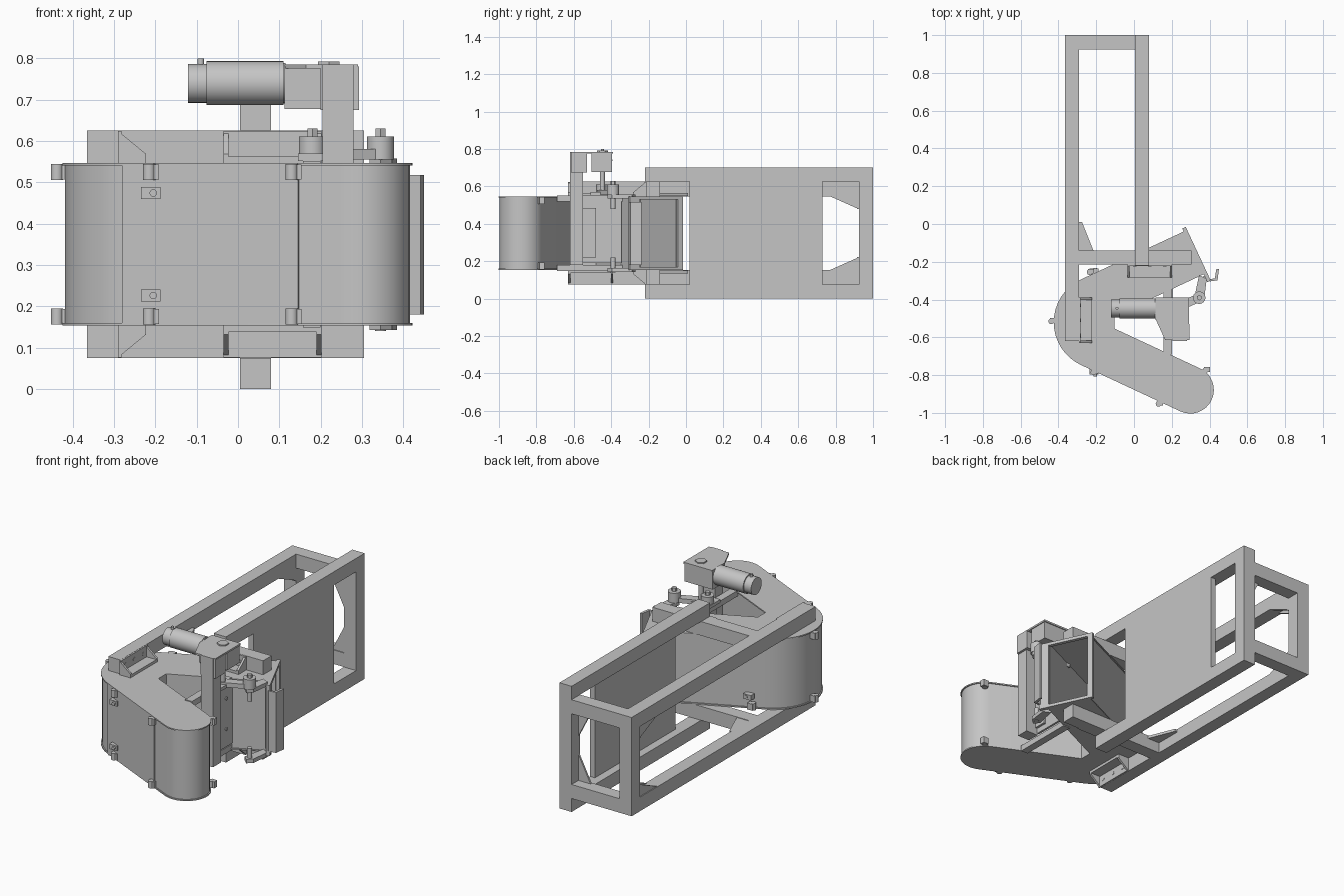
import bpy, bmesh, math
from mathutils import Matrix, Vector

if "Cube" in bpy.data.objects:
    bpy.data.objects.remove(bpy.data.objects["Cube"])

GREY = 0.56
steel = bpy.data.materials.new("steel grey")
steel.use_nodes = True
steel.diffuse_color = (GREY, GREY, GREY, 1)
steel.node_tree.nodes["Principled BSDF"].inputs["Base Color"].default_value = (GREY, GREY, GREY, 1)


def finish(name, bm, smooth=False):
    bmesh.ops.recalc_face_normals(bm, faces=bm.faces)
    me = bpy.data.meshes.new(name)
    bm.to_mesh(me)
    bm.free()
    me.materials.append(steel)
    ob = bpy.data.objects.new(name, me)
    bpy.context.collection.objects.link(ob)
    if smooth:
        bpy.ops.object.select_all(action='DESELECT')
        ob.select_set(True)
        bpy.context.view_layer.objects.active = ob
        bpy.ops.object.shade_smooth_by_angle(angle=math.radians(35))
    return ob


def box(name, x, y, z, matrix=Matrix()):
    bm = bmesh.new()
    bmesh.ops.create_cube(bm, size=1)
    for v in bm.verts:
        v.co = matrix @ Vector([(r[0] + r[1]) / 2 + c * (r[1] - r[0])
                                for r, c in zip((x, y, z), v.co)])
    return finish(name, bm)


def prism(name, pts, z0, z1, matrix=Matrix(), smooth=False):
    bm = bmesh.new()
    low = [bm.verts.new((x, y, z0)) for x, y in pts]
    face = bm.faces.new(low)
    out = bmesh.ops.extrude_face_region(bm, geom=[face])
    for g in out["geom"]:
        if isinstance(g, bmesh.types.BMVert):
            g.co.z = z1
    bm.transform(matrix)
    return finish(name, bm, smooth)


def cylinder(name, centre, r, length, axis='Z', sides=32, matrix=Matrix()):
    bm = bmesh.new()
    bmesh.ops.create_cone(bm, cap_ends=True, segments=sides, radius1=r, radius2=r, depth=length)
    turn = {'X': Matrix.Rotation(math.pi / 2, 4, 'Y'),
            'Y': Matrix.Rotation(math.pi / 2, 4, 'X'), 'Z': Matrix()}[axis]
    bm.transform(matrix @ Matrix.Translation(centre) @ turn)
    return finish(name, bm, sides > 8)


# Lower and upper halves mirror about mid height
MID = 0.35
flip = Matrix.Translation((0, 0, MID)) @ Matrix.Diagonal((1, 1, -1, 1)) @ Matrix.Translation((0, 0, -MID))
halves = (("upper", Matrix()), ("lower", flip))
side_on = Matrix(((0, 0, 1, 0), (1, 0, 0, 0), (0, 1, 0, 0), (0, 0, 0, 1)))
front_on = Matrix.Rotation(math.pi / 2, 4, 'X')


def place(x, y, deg):
    return Matrix.Translation((x, y, 0)) @ Matrix.Rotation(math.radians(deg), 4, 'Z')


def bracket(name, m, length):
    # Mounting angle with a wall, a floor, triangular ends and bolts
    box(name + "_wall", (0, length), (-0.008, 0), (0.547, 0.624), m)
    box(name + "_floor", (0, length), (-0.068, 0), (0.547, 0.562), m)
    for x in (0, length - 0.012):
        prism(name + "_end", [(0, 0.56), (-0.068, 0.56), (-0.068, 0.568), (0, 0.624)],
              x, x + 0.012, m @ side_on)
    for k in (1, 3, 5):
        cylinder(name + "_bolt", (length * k / 6, -0.009, 0.59), 0.01, 0.002, 'Y', 16, m)


# Frame rails, cross beams and gussets
for side, m in halves:
    box(side + "_long_rail", (-0.365, -0.29), (-0.62, 1), (0.547, 0.625), m)
    box(side + "_panel_rail", (0.005, 0.08), (-0.22, 1), (0.625, 0.7), m)
    box(side + "_rear_beam", (-0.29, 0.08), (0.925, 1), (0.547, 0.625), m)
    box(side + "_front_beam", (-0.29, 0.305), (-0.215, -0.14), (0.547, 0.625), m)
    bracket(side + "_rail_bracket", m @ place(-0.29, -0.63, 90), 0.24)
    bracket(side + "_beam_bracket", m @ place(-0.035, -0.215, 0), 0.237)
    prism(side + "_corner_gusset", [(-0.29, -0.14), (-0.215, -0.14), (-0.275, 0.01), (-0.29, 0.01)],
          0.55, 0.565, m)
    prism(side + "_corner_web", [(-0.29, 0.55), (-0.215, 0.55), (-0.215, 0.565), (-0.29, 0.625)],
          0.14, 0.15, m @ front_on)
    for x in (-0.36, -0.3):
        prism(side + "_rear_gusset", [(0.925, 0.547), (0.77, 0.547), (0.925, 0.478)],
              x, x + 0.01, m @ side_on)
    box(side + "_rear_gusset_plate", (-0.36, -0.29), (0.915, 0.925), (0.478, 0.547), m)
    prism(side + "_end_gusset", [(0.005, 0.547), (-0.07, 0.547), (0.005, 0.4)], -0.94, -0.93, m @ front_on)
for x in (-0.365, 0.005):
    box("rear_post", (x, x + 0.075), (0.925, 1), (0.075, 0.625))
box("side_panel", (0.05, 0.08), (0.02, 0.73), (0.075, 0.625))

# V-shaped conveyor housing with an open outlet on the rear arm
CX, CY, R, TILT = -0.175, -0.52, 0.25, math.radians(25)


def arm(along, across, sign):
    # Point in an arm's own directions, measured from the elbow centre
    c, s = math.cos(TILT), math.sin(TILT)
    return (CX + along * c - across * s, CY + sign * (along * s + across * c))


def outline(inset, hollow):
    r, w = R - inset, R / 2 - inset
    pts = []
    a0, a1 = math.pi / 2 + TILT, 3 * math.pi / 2 - TILT
    for i in range(17):
        a = a0 + (a1 - a0) * i / 16
        pts.append((CX + r * math.cos(a), CY + r * math.sin(a)))
    for i in range(17):
        a = math.pi / 2 - math.pi * i / 16
        pts.append(arm(0.58 + w * math.cos(a), R / 2 + w * math.sin(a), -1))
    pts += [arm(0.08, inset, -1), arm(0.08, inset, 1), arm(0.6, inset, 1)]
    if hollow:
        near, far = inset + 0.008, r - 0.008
        pts += [arm(0.6, near, 1), arm(0.15, near, 1), arm(0.15, far, 1), arm(0.6, far, 1)]
    return pts + [arm(0.6, r, 1)]


prism("housing_walls", outline(0.006, True), 0.158, 0.542, smooth=True)
for side, m in halves:
    prism(side + "_housing_plate", outline(0, False), 0.54, 0.547, m, smooth=True)
front = place(CX, CY, -math.degrees(TILT))
back = place(CX, CY, math.degrees(TILT))
box("front_cover", (0, 0.47), (-R, -R + 0.008), (0.156, 0.544), front)

# Outlet flange
for y in (-0.045, R - 0.012):
    box("outlet_jamb", (0.6, 0.62), (y, y + (0.055 if y < 0 else 0.03)), (0.16, 0.545), back)
for side, m in halves:
    box(side + "_outlet_lip", (0.6, 0.62), (-0.045, R + 0.018), (0.53, 0.547), m @ back)
    # Hinge lugs and latches around the housing
    for x, y in ((-0.438, -0.515), (-0.235, -0.255), (-0.215, -0.785), (0.13, -0.952), (0.378, -0.775)):
        cylinder(side + "_hinge", (x, y, 0.525), 0.015, 0.038, sides=16, matrix=m)
        box(side + "_hinge_lug", (x - 0.008, x + 0.024), (y - 0.008, y + 0.018), (0.507, 0.543), m)
    for s, y in ((-1, -0.785), (1, -0.255)):
        box(side + "_latch", (-0.235, -0.188), (y - 0.012, y + 0.02), (0.46, 0.488), m)
        cylinder(side + "_latch_pin", (-0.205, y + s * 0.012, 0.474), 0.009, 0.02, 'Y', 12, m)

# Drive post with its head plate and bridge beams
box("drive_post", (0.205, 0.28), (-0.62, -0.55), (0.18, 0.785))
prism("head_plate", [(0.113, -0.39), (0.29, -0.39), (0.29, -0.615), (0.165, -0.615), (0.113, -0.5)], 0.775, 0.785)
box("head_block", (0.2, 0.293), (-0.615, -0.53), (0.675, 0.78))
box("gearbox", (0.112, 0.285), (-0.505, -0.395), (0.677, 0.78))
cylinder("gearbox_cap", (0.22, -0.447, 0.788), 0.03, 0.008, sides=6)
for side, m in halves:
    box(side + "_bridge_beam", (0.157, 0.2), (-0.69, -0.34), (0.52, 0.552), m)
box("back_plate", (0.195, 0.207), (-0.55, -0.345), (0.19, 0.53))
box("post_plate", (0.207, 0.22), (-0.55, -0.48), (0.22, 0.485))
for z in (0.29, 0.46):
    cylinder("plate_bolt", (0.222, -0.51, z), 0.009, 0.006, 'X', 12)
    cylinder("plate_bolt", (0.209, -0.4, z), 0.009, 0.006, 'X', 12)

# Motor
cylinder("motor_body", (0.017, -0.447, 0.74), 0.053, 0.186, 'X')
cylinder("motor_tail", (-0.097, -0.447, 0.739), 0.047, 0.048, 'X')
cylinder("motor_flange", (0.105, -0.447, 0.74), 0.049, 0.02, 'X')
cylinder("motor_terminal", (-0.09, -0.447, 0.79), 0.008, 0.02, 'Z', 12)

# Output shaft, bearings and swing linkage
cylinder("output_shaft", (0.22, -0.447, 0.63), 0.014, 0.12, sides=20)
box("bearing_seat", (0.145, 0.25), (-0.51, -0.4), (0.552, 0.57))
prism("crank_link", [(0.21, -0.475), (0.355, -0.41), (0.34, -0.37), (0.2, -0.425)], 0.555, 0.58)
for x, y in ((0.18, -0.447), (0.345, -0.39)):
    cylinder("bearing", (x, y, 0.583), 0.033, 0.056, sides=24)
    cylinder("bearing_bolt", (x, y, 0.62), 0.014, 0.02, sides=6)
for side, m in halves:
    prism(side + "_swing_arm", [(0.318, -0.395), (0.345, -0.42), (0.372, -0.395), (0.385, -0.29), (0.345, -0.27)],
          0.535, 0.557, m)
    cylinder(side + "_swing_pin", (0.345, -0.39, 0.52), 0.013, 0.08, sides=16, matrix=m)

# Folded deflector blade beside the outlet
prism("deflector_blade", [(0.365, -0.28), (0.375, -0.272), (0.4, -0.292), (0.428, -0.288), (0.436, -0.237),
                          (0.45, -0.237), (0.442, -0.298), (0.4, -0.304)], 0.18, 0.517)
